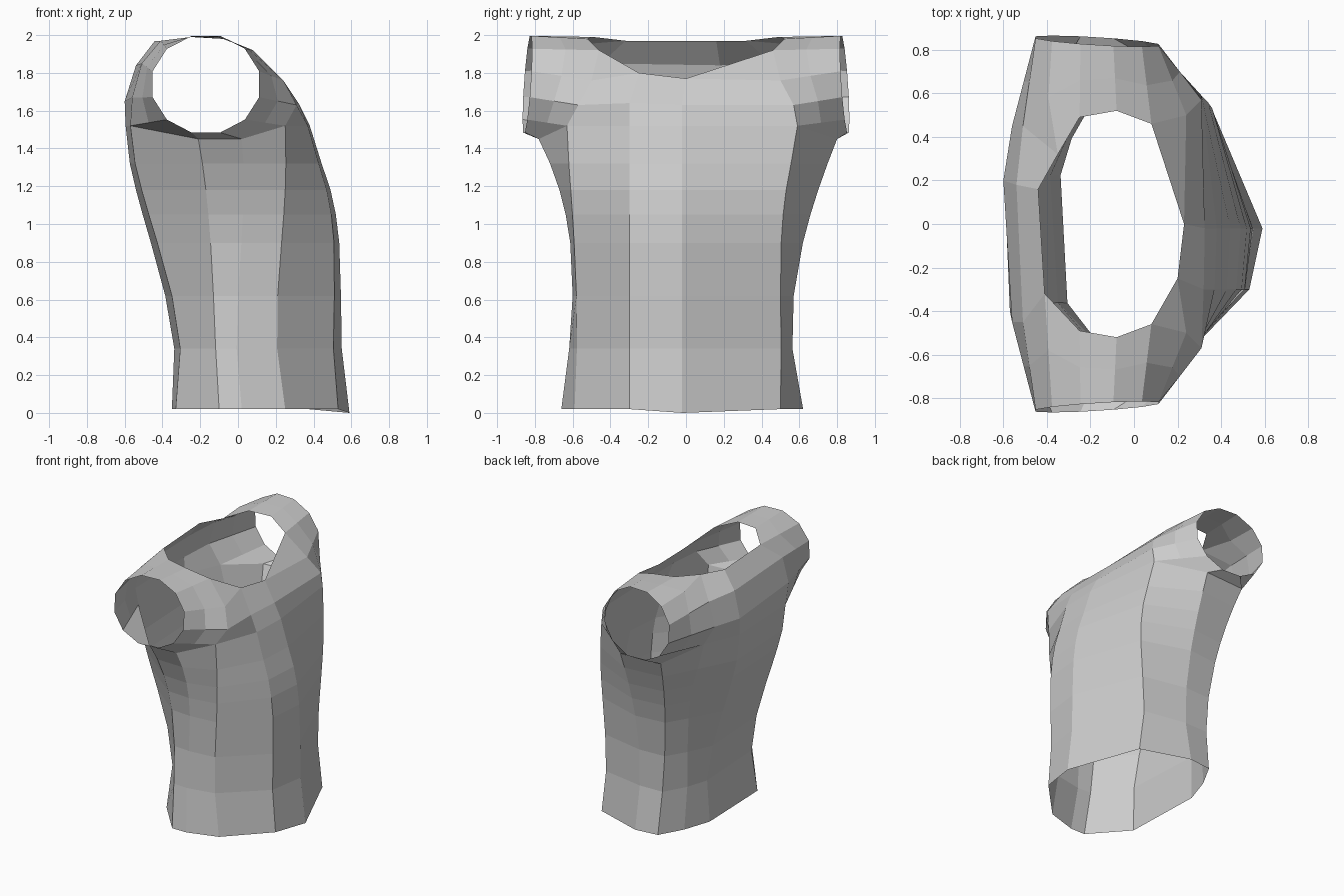
import bpy
import bmesh
import math

# Start without the default cube
default_cube = bpy.data.objects.get("Cube")
if default_cube:
    bpy.data.objects.remove(default_cube, do_unlink=True)

# Single cloth colour
cloth = bpy.data.materials.new("grey_cloth")
cloth.use_nodes = True
cloth_colour = (0.6, 0.6, 0.6, 1.0)
cloth.diffuse_color = cloth_colour
cloth.node_tree.nodes["Principled BSDF"].inputs["Base Color"].default_value = cloth_colour

# Torso outlines (x, y), starting at the chest centre and going around
HEM = [(.59, -.02), (.37, .5), (0, .62), (-.18, .6), (-.28, .42), (-.35, .21),
       (-.33, -.4), (-.1, -.66), (.02, -.66), (.25, -.59), (.53, -.3)]
WAIST = [(.545, -.02), (.34, .5), (0, .57), (-.21, .56), (-.3, .41), (-.385, .22),
         (-.35, -.36), (-.13, -.59), (0, -.6), (.21, -.58), (.51, -.3)]
CHEST = [(.49, -.02), (.36, .53), (0, .7), (-.28, .67), (-.39, .47), (-.54, .2),
         (-.51, -.39), (-.17, -.66), (.03, -.67), (.25, -.61), (.47, -.3)]
ARMPIT = [(.38, -.02), (.31, .59), (0, .8), (-.33, .78), (-.48, .47), (-.595, .2),
          (-.57, -.4), (-.21, -.78), (.02, -.78), (.25, -.63), (.37, -.3)]
OUTLINES = (HEM, WAIST, CHEST, ARMPIT)
KEY_HEIGHTS = (.02, .62, 1.18, 1.45)
UNDERARM = (2, 3, 7, 8)

# Shoulder arch (x, y, z) from chest over the top to the back
SHOULDER = [(.31, .57, 1.63), (.24, .5, 1.76), (.08, .46, 1.92), (-.08, .52, 1.98),
            (-.25, .49, 1.99), (-.41, .32, 1.97), (-.51, .45, 1.85), (-.56, .45, 1.67)]

bm = bmesh.new()


def blend_weights(z):
    """Smooth polynomial weights of the key outlines at one height."""
    weights = []
    for i, a in enumerate(KEY_HEIGHTS):
        weight = 1.0
        for j, b in enumerate(KEY_HEIGHTS):
            if i != j:
                weight *= (z - b) / (a - b)
        weights.append(weight)
    return weights


def torso_ring(z):
    weights = blend_weights(z)
    ring = []
    for points in zip(*OUTLINES):
        x = sum(w * p[0] for w, p in zip(weights, points))
        y = sum(w * p[1] for w, p in zip(weights, points))
        ring.append(bm.verts.new((x, y, z)))
    return ring


def bridge(first, second, closed=False):
    """Join two rows of vertices with quads."""
    count = len(first)
    for i in range(count if closed else count - 1):
        j = (i + 1) % count
        bm.faces.new((first[i], first[j], second[j], second[i]))


def make_points(points):
    return [bm.verts.new(p) for p in points]


# Torso tube
heights = (.02, .34, .62, .9, 1.05, 1.18, 1.32, 1.45)
rings = [torso_ring(z) for z in heights]
for lower, upper in zip(rings, rings[1:]):
    bridge(lower, upper, closed=True)
top = rings[-1]
rings[0][0].co.z = 0
# Chest and back rise above the underarms
for i, vert in enumerate(top):
    if i not in UNDERARM:
        vert.co.z += .07


# Shoulder arch and short sleeve on each side
def shoulder_and_sleeve(side, front, side_front, side_back, back):
    arch = [front] + make_points([(x, side * y, z) for x, y, z in SHOULDER]) + [back]
    cuff = []
    for k in range(12):
        angle = math.radians(30 * k - 45)
        x = -.17 + .292 * math.cos(angle)
        z = 1.74 + .265 * math.sin(angle)
        y = .84 - .018 * (math.sin(angle) + math.cos(angle))
        cuff.append(bm.verts.new((x, side * y, z)))
    # Ring halfway along the sleeve
    middle = make_points([a.co.lerp(c.co, .5) for a, c in zip(arch, cuff)])
    bridge(arch, middle)
    bridge(middle, cuff[:10])
    # Underarm joins the torso sides to the cuff
    bm.faces.new((front, side_front, cuff[11], cuff[0], middle[0]))
    bm.faces.new((side_front, side_back, cuff[10], cuff[11]))
    bm.faces.new((side_back, back, middle[9], cuff[9], cuff[10]))
    return arch


left_arch = shoulder_and_sleeve(1, top[1], top[2], top[3], top[4])
right_arch = shoulder_and_sleeve(-1, top[9], top[8], top[7], top[6])
# The neckline cuts its back left corner straighter
left_arch[6].co.x += .06

# Chest yoke up to the dipped neckline
chest_mid = [top[0]] + make_points([(.325, -.02, 1.63), (.23, 0, 1.77)])
chest_side = [top[10]] + make_points([(.32, -.3, 1.64), (.2, -.25, 1.8)])
chest_columns = [left_arch[:3], chest_mid, chest_side, right_arch[:3]]
for a, b in zip(chest_columns, chest_columns[1:]):
    bridge(a, b)
bm.faces.new((left_arch[2], left_arch[3], chest_mid[2]))
bm.faces.new((right_arch[2], right_arch[3], chest_side[2]))

# Back yoke up to the high neckline
back_mid = [top[5]] + make_points([(-.6, .2, 1.65), (-.54, .18, 1.84), (-.44, .16, 1.97)])
back_columns = [left_arch[:5:-1], back_mid, right_arch[:5:-1]]
for a, b in zip(back_columns, back_columns[1:]):
    bridge(a, b)

# Finish the garment as one open, flat-shaded shell
bmesh.ops.recalc_face_normals(bm, faces=bm.faces)
mesh = bpy.data.meshes.new("shirt")
bm.to_mesh(mesh)
bm.free()
mesh.materials.append(cloth)
shirt = bpy.data.objects.new("shirt", mesh)
bpy.context.collection.objects.link(shirt)
